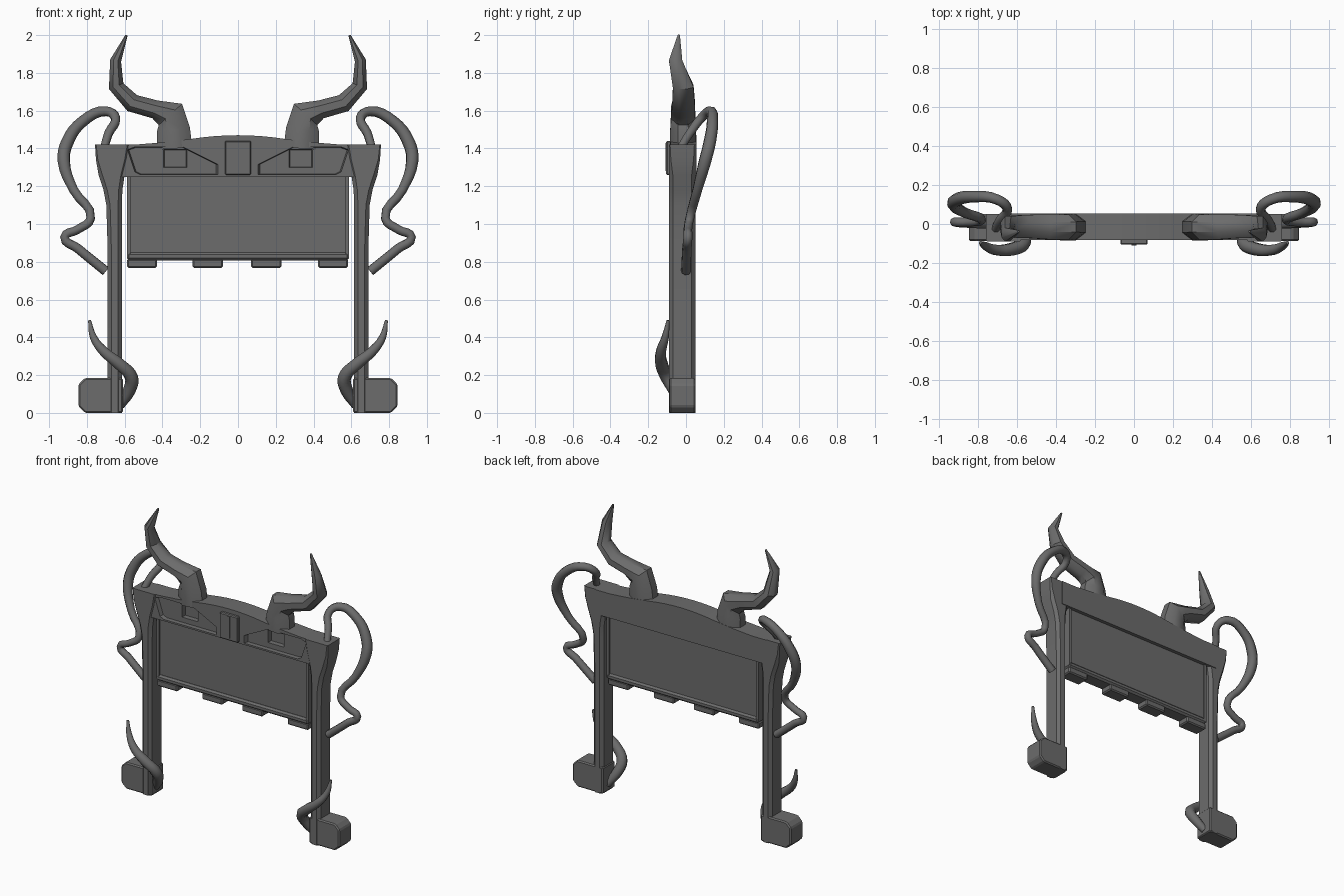
import bpy, bmesh, math
from mathutils import Vector

if "Cube" in bpy.data.objects:
    bpy.data.objects.remove(bpy.data.objects["Cube"], do_unlink=True)

stone = bpy.data.materials.new("dark_grey")
stone.use_nodes = True
COLOUR = (0.15, 0.15, 0.15, 1)
stone.diffuse_color = COLOUR
stone.node_tree.nodes["Principled BSDF"].inputs["Base Color"].default_value = COLOUR


def select(ob):
    bpy.ops.object.select_all(action='DESELECT')
    ob.select_set(True)
    bpy.context.view_layer.objects.active = ob


def finish(name, bm, mirror=False, bevel=0, smooth=None):
    """Turn a bmesh into a named object with optional bevel, mirror and smoothing."""
    bmesh.ops.recalc_face_normals(bm, faces=bm.faces)
    me = bpy.data.meshes.new(name)
    bm.to_mesh(me)
    bm.free()
    me.materials.append(stone)
    ob = bpy.data.objects.new(name, me)
    bpy.context.collection.objects.link(ob)
    if smooth:
        select(ob)
        bpy.ops.object.shade_smooth_by_angle(angle=math.radians(smooth))
    if bevel:
        mod = ob.modifiers.new("bevel", 'BEVEL')
        mod.width = bevel
        mod.segments = 1
    if mirror:
        ob.modifiers.new("mirror", 'MIRROR')
    return ob


def loft(name, rings, **kw):
    """Skin a list of equal-length rings and cap both ends."""
    bm = bmesh.new()
    vs = [[bm.verts.new(p) for p in ring] for ring in rings]
    n = len(vs[0])
    for a, b in zip(vs, vs[1:]):
        for i in range(n):
            j = (i + 1) % n
            bm.faces.new((a[i], a[j], b[j], b[i]))
    bm.faces.new(vs[0])
    bm.faces.new(vs[-1])
    return finish(name, bm, **kw)


def prism(name, pts, y0, y1, taper=1.0, **kw):
    """Extrude an x-z outline along y; the far end may shrink."""
    cx = sum(p[0] for p in pts) / len(pts)
    cz = sum(p[1] for p in pts) / len(pts)
    far = [(cx + (x - cx) * taper, y1, cz + (z - cz) * taper) for x, z in pts]
    return loft(name, [[(x, y0, z) for x, z in pts], far], **kw)


def box(name, x0, x1, y0, y1, z0, z1, **kw):
    return prism(name, [(x0, z0), (x1, z0), (x1, z1), (x0, z1)], y0, y1, **kw)


def carve(ob, cutter):
    mod = ob.modifiers.new("carve", 'BOOLEAN')
    mod.object = cutter
    mod.solver = 'EXACT'
    select(ob)
    bpy.ops.object.modifier_apply(modifier="carve")
    bpy.data.objects.remove(cutter, do_unlink=True)


def tendril(name, pts, steps=4):
    """Tapered round tube through (x, y, z, radius) points."""
    cu = bpy.data.curves.new(name, 'CURVE')
    cu.dimensions = '3D'
    cu.bevel_depth = 1
    cu.bevel_resolution = 2
    cu.resolution_u = steps
    cu.use_fill_caps = True
    sp = cu.splines.new('BEZIER')
    sp.bezier_points.add(len(pts) - 1)
    for bp, p in zip(sp.bezier_points, pts):
        bp.co = p[:3]
        bp.radius = p[3]
        bp.handle_left_type = bp.handle_right_type = 'AUTO'
    ob = bpy.data.objects.new(name, cu)
    bpy.context.collection.objects.link(ob)
    cu.materials.append(stone)
    select(ob)
    bpy.ops.object.convert(target='MESH')
    ob = bpy.context.object
    bpy.ops.object.shade_smooth_by_angle(angle=math.radians(50))
    ob.modifiers.new("mirror", 'MIRROR')


# Posts: chamfered section flaring outward at the top
def post_ring(z, x0, x1, c=0.02, y0=-0.09, y1=0.05):
    return [(x0 + c, y0, z), (x1 - c, y0, z), (x1, y0 + c, z), (x1, y1 - c, z),
            (x1 - c, y1, z), (x0 + c, y1, z), (x0, y1 - c, z), (x0, y0 + c, z)]


loft("posts", [post_ring(0, .615, .69), post_ring(.86, .615, .69), post_ring(1.1, .615, .697),
               post_ring(1.18, .612, .712), post_ring(1.26, .6, .738),
               post_ring(1.34, .59, .752, .01), post_ring(1.42, .58, .757, .006)],
     mirror=True, smooth=40)

# Feet: blocks with clipped outer corners
prism("feet", [(.61, 0), (.81, 0), (.845, .035), (.845, .15), (.81, .185), (.61, .185)],
      -.088, .05, mirror=True, bevel=.008)

# Lintel half with arched top, carved eye sockets and deeper eyes
arch = [(.25 * i / 4, 1.47 - .02 * (i / 4) ** 2) for i in range(5)]
lintel = prism("lintel", arch + [(.4, 1.432), (.55, 1.42), (.66, 1.42), (.66, 1.25), (0, 1.25)],
               -.083, .055)
socket = [(.1, 1.26), (.1, 1.315), (.29, 1.41), (.55, 1.41), (.59, 1.395),
          (.55, 1.275), (.52, 1.26)]
carve(lintel, prism("socket_cutter", socket, -.1, -.055, taper=.94))
carve(lintel, box("eye_cutter", .265, .4, -.1, -.025, 1.295, 1.4, taper=.85))
lintel.modifiers.new("mirror", 'MIRROR')

# Nose block on the middle of the lintel
box("nose_block", -.07, .07, -.105, -.06, 1.26, 1.44, bevel=.006)
box("nose_ridge", -.012, .012, -.109, -.1, 1.28, 1.43)

# Hanging panel with side and bottom rails
box("panel", -.58, .58, -.05, .03, .82, 1.26)
box("panel_side_rails", .568, .588, -.062, .04, .82, 1.25, mirror=True)
box("panel_bottom_rail", -.588, .588, -.065, .042, .808, .85, bevel=.012)

# Hanging blocks under the panel
for i, x in enumerate((-.508, -.16, .15, .503)):
    box(f"hanging_block_{i + 1}", x - .08, x + .08, -.06, .035, .768, .815, bevel=.008)


# Horns: faceted elliptical rings along a path in the x-z plane
def horn_rings(path, sides=8):
    rings = []
    for i, (x, z, w, y, d) in enumerate(path):
        a, b = path[max(i - 1, 0)], path[min(i + 1, len(path) - 1)]
        t = Vector((b[0] - a[0], 0, b[1] - a[1])).normalized()
        n = Vector((t.z, 0, -t.x))
        turns = [2 * math.pi * (k + .5) / sides for k in range(sides)]
        rings.append([Vector((x, y, z)) + n * w * 1.06 * math.cos(u)
                      + Vector((0, d * 1.06 * math.sin(u), 0)) for u in turns])
    return rings


horn = [(.335, 1.40, .095, -.015, .07), (.342, 1.5, .09, -.015, .07),
        (.358, 1.58, .085, -.015, .065), (.44, 1.607, .05, -.015, .065),
        (.56, 1.64, .05, -.012, .06), (.645, 1.73, .042, -.015, .056),
        (.648, 1.865, .03, -.055, .036), (.59, 2.0, .006, -.038, .006)]
loft("horns", horn_rings(horn), mirror=True, smooth=40)

# Upper tendrils looping behind the posts
tendril("upper_tendrils", [
    (.71, -.03, 1.4, .022), (.685, .02, 1.48, .024), (.648, .08, 1.56, .025),
    (.7, .125, 1.597, .027), (.82, .14, 1.545, .03), (.905, .125, 1.43, .034),
    (.922, .1, 1.33, .034), (.87, .06, 1.18, .026), (.78, .02, 1.03, .024),
    (.85, .01, .97, .023), (.918, .01, .93, .024), (.85, .005, .872, .025),
    (.7, 0, .75, .026)])

# Lower tusks curling round the front of the posts
tendril("lower_tusks", [
    (.625, -.02, .04, .026), (.575, -.06, .12, .034), (.565, -.1, .19, .036),
    (.63, -.13, .26, .034), (.71, -.132, .325, .028), (.765, -.11, .4, .02),
    (.786, -.095, .49, .008)])
